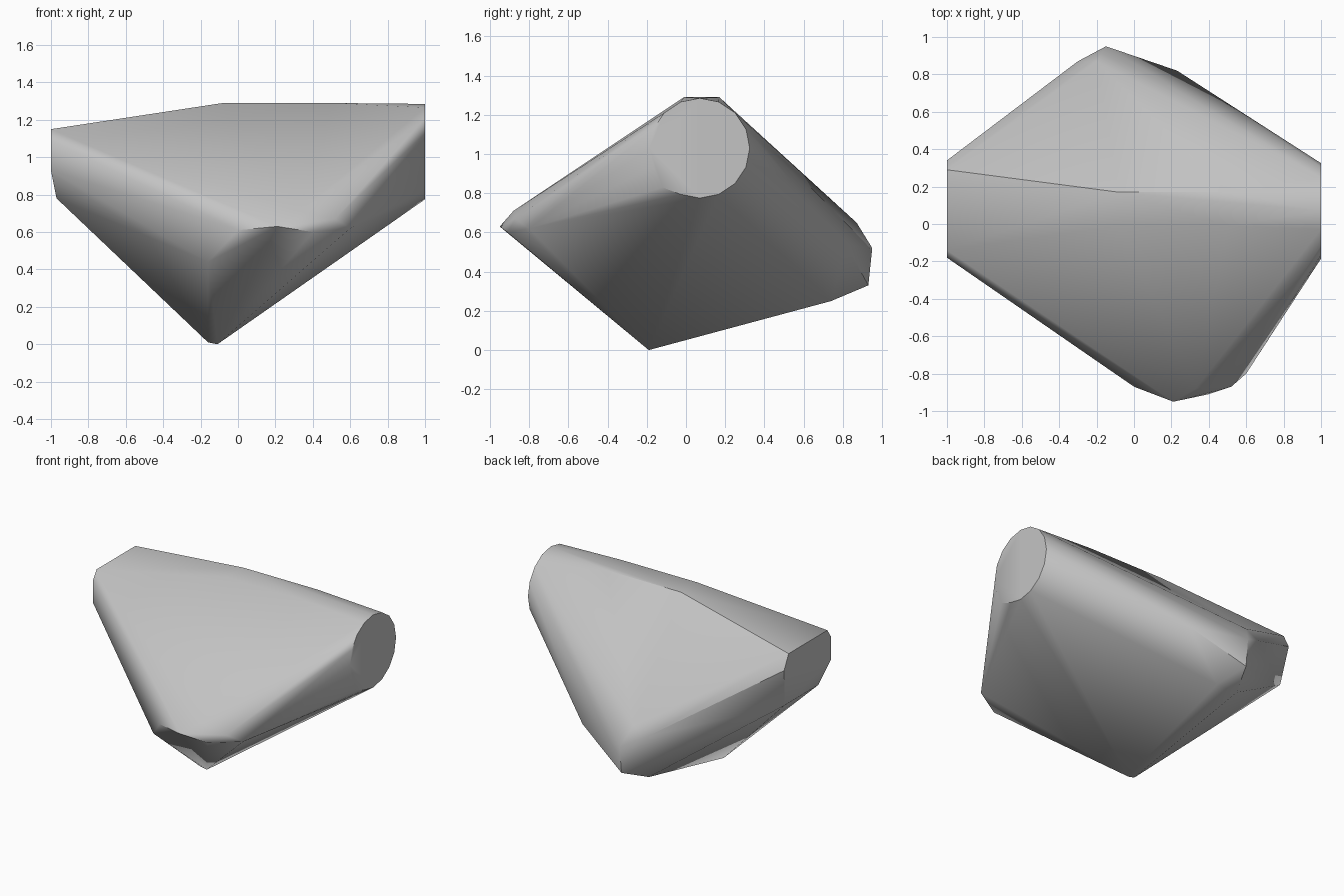
import bpy, bmesh, math
from mathutils import Vector

default_cube = bpy.data.objects.get("Cube")
if default_cube:
    bpy.data.objects.remove(default_cube, do_unlink=True)


def make_material(name, grey):
    material = bpy.data.materials.new(name)
    material.use_nodes = True
    colour = (grey, grey, grey, 1)
    material.diffuse_color = colour
    shader = material.node_tree.nodes["Principled BSDF"]
    shader.inputs["Base Color"].default_value = colour
    shader.inputs["Roughness"].default_value = 0.8
    return material


def circle_points(x, y, z, radius, sides):
    """Corners of a round cut face that looks along the x axis."""
    points = []
    for step in range(sides):
        angle = math.tau * step / sides
        points.append((x, y + radius * math.cos(angle), z + radius * math.sin(angle)))
    return points


def make_hull(name, points, material):
    """Wrap the corner points in a tight closed skin with soft edges."""
    mesh = bpy.data.meshes.new(name)
    bm = bmesh.new()
    for point in points:
        bm.verts.new(Vector(point))
    bmesh.ops.convex_hull(bm, input=bm.verts[:])
    loose = [vert for vert in bm.verts if not vert.link_faces]
    bmesh.ops.delete(bm, geom=loose, context='VERTS')
    bmesh.ops.dissolve_limit(bm, angle_limit=math.radians(1),
                             verts=bm.verts[:], edges=bm.edges[:])
    bmesh.ops.recalc_face_normals(bm, faces=bm.faces[:])
    bm.to_mesh(mesh)
    bm.free()
    mesh.materials.append(material)
    obj = bpy.data.objects.new(name, mesh)
    bpy.context.collection.objects.link(obj)
    bpy.ops.object.select_all(action='DESELECT')
    obj.select_set(True)
    bpy.context.view_layer.objects.active = obj
    bpy.ops.object.shade_smooth_by_angle(angle=math.radians(38))
    return obj


# Round cut face on the left end, with the corner of its chamfer
left_end = circle_points(1, .07, 1.03, .255, 16) + [(1, -.12, .83)]

# Narrow cut face on the right end
right_end = [(-1, -.14, 1.15), (-1, .29, 1.15), (-1, .34, 1.05), (-.97, .29, .78),
             (-.97, -.08, .78), (-1, -.18, .93), (-1, -.18, 1.09)]

# Flat strip along the top
top_ridge = [(x, y, 1.29) for x in (-.08, .5) for y in (-.01, .17)]

# Blunt nose at the front
front_nose = [(0, -.87, .61), (.21, -.95, .63), (.4, -.91, .6), (.52, -.87, .67),
              (.6, -.8, .62), (.33, -.88, .71), (-.16, -.71, .44)]

# Blunt nose at the back
back_nose = [(-.15, .95, .52), (-.15, .93, .33), (-.23, .74, .25), (-.07, .74, .25),
             (.23, .82, .53), (-.3, .87, .6), (-.2, .87, .65)]

# Lowest tip that the stone stands on
bottom_tip = [(-.11, -.19, 0), (-.16, -.19, .01)]

stone = make_material("stone grey", .55)
make_hull("rock", left_end + right_end + top_ridge + front_nose + back_nose + bottom_tip, stone)
